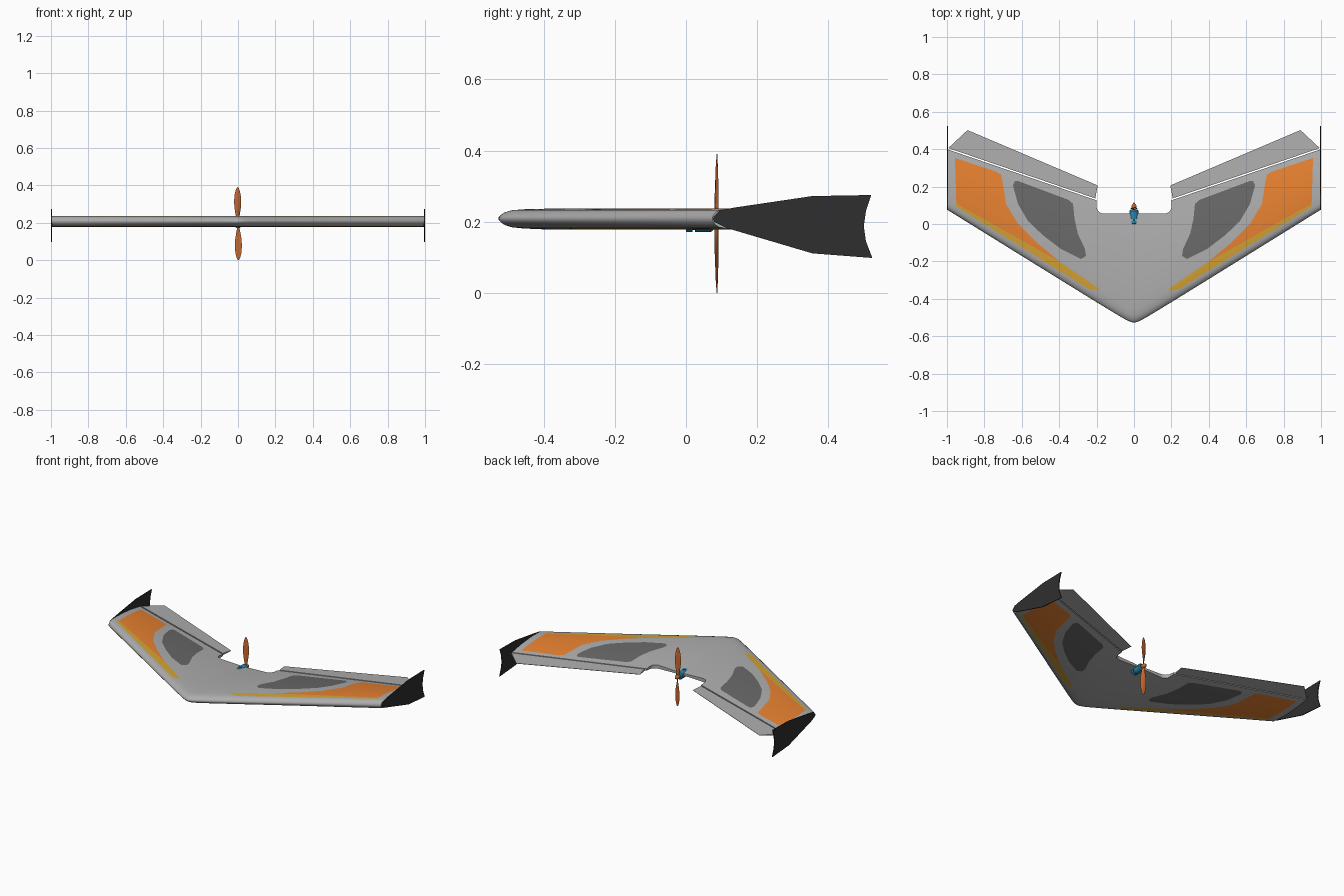
import bpy, bmesh, math
from mathutils import Vector, Matrix
from mathutils.geometry import delaunay_2d_cdt

if "Cube" in bpy.data.objects:
    bpy.data.objects.remove(bpy.data.objects["Cube"])


def mat(name, r, g, b):
    m = bpy.data.materials.new(name)
    m.diffuse_color = (r, g, b, 1)
    m.use_nodes = True
    m.node_tree.nodes["Principled BSDF"].inputs["Base Color"].default_value = m.diffuse_color
    return m


GREY = mat("light_grey", 0.42, 0.42, 0.42)
ORANGE = mat("orange", 0.80, 0.22, 0.03)
PANEL = mat("dark_grey", 0.14, 0.14, 0.14)
YELLOW = mat("yellow", 0.65, 0.36, 0.035)
BLACK = mat("black", 0.028, 0.028, 0.028)
BLUE = mat("blue", 0.02, 0.25, 0.42)
BROWN = mat("propeller_brown", 0.58, 0.14, 0.03)


def finish(name, bm, mats, angle=40, mirror=False):
    bmesh.ops.recalc_face_normals(bm, faces=bm.faces[:])
    me = bpy.data.meshes.new(name)
    bm.to_mesh(me)
    bm.free()
    for m in mats:
        me.materials.append(m)
    ob = bpy.data.objects.new(name, me)
    bpy.context.collection.objects.link(ob)
    bpy.ops.object.select_all(action='DESELECT')
    ob.select_set(True)
    bpy.context.view_layer.objects.active = ob
    bpy.ops.object.shade_smooth_by_angle(angle=math.radians(angle))
    if mirror:
        mod = ob.modifiers.new("mirror", 'MIRROR')
        mod.merge_threshold = 0.0005
    return ob


def inside(p, poly):
    hit = False
    for (x1, y1), (x2, y2) in zip(poly, poly[1:] + poly[:1]):
        if (y1 > p[1]) != (y2 > p[1]) and p[0] < (x2 - x1) * (p[1] - y1) / (y2 - y1) + x1:
            hit = not hit
    return hit


# wing planform and airfoil
TIP = 0.995


def lead(x):
    return 0.077 - 0.62 * (1 - math.sqrt(x * x + 0.026 ** 2))


def trail(x):
    return 0.058 + 0.342 * x


FOIL = [(0, .004), (.012, .011), (.03, .018), (.064, .024), (.12, .027), (.22, .029),
        (.45, .028), (.7, .021), (.85, .014), (1, .006)]


def surface(x, y):
    f = min(max((y - lead(x)) / (trail(x) - lead(x)), 0), 1)
    for (a, ha), (b, hb) in zip(FOIL, FOIL[1:]):
        if f <= b:
            h = ha + (hb - ha) * (f - a) / (b - a)
            break
    return 0.2085 - 0.005 * f, h


# painted regions, as plan outlines cut into the wing skin
ORANGE_PATCH = [(.957, .353), (.735, .279), (.71, .262), (.70, .21), (.684, .107), (.62, 0),
                (.524, -.096), (.396, -.203), (.95, .11)]
YELLOW_STRIPE = [(.396, -.203), (.205, -.332), (.18, -.355), (.235, -.352), (.952, .094), (.95, .11)]
GREY_PATCH = [(.636, .23), (.648, .208), (.62, .107), (.567, .016), (.487, -.06), (.39, -.134),
              (.283, -.187), (.257, -.171), (.262, -.134), (.30, -.053), (.318, .027),
              (.326, .107), (.348, .128), (.62, .23)]
PATCHES = [(1, ORANGE_PATCH), (2, GREY_PATCH), (3, YELLOW_STRIPE)]

# wing skin: constrained triangulation of the plan, lifted onto the airfoil
xs = [0, .01, .022, .04, .07, .12, .2] + [.2 + .053 * i for i in range(1, 15)] + [TIP]
notch = [(.2, .09), (.196, .075), (.186, .063), (.17, .056), (.15, .055), (0, .055)]
outline = [(x, lead(x)) for x in xs] + [(x, trail(x)) for x in reversed(xs) if x >= .2] + notch

pts, edges = [], []


def add_path(path, closed):
    s = len(pts)
    pts.extend(Vector(p) for p in path)
    edges.extend((s + i, s + i + 1) for i in range(len(path) - 1))
    if closed:
        edges.append((s + len(path) - 1, s))


add_path(outline, True)
for f, _ in FOIL[1:-1]:
    add_path([(x, lead(x) + f * (trail(x) - lead(x))) for x in xs], False)
for _, patch in PATCHES:
    add_path(patch, True)
verts, _, tris, *_ = delaunay_2d_cdt(pts, edges, [], 0, 1e-5)

bm = bmesh.new()
top, bot = [], []
for v in verts:
    z, h = surface(v.x, v.y)
    top.append(bm.verts.new((v.x, v.y, z + h)))
    bot.append(bm.verts.new((v.x, v.y, z - h)))
pair = dict(zip(top, bot))
for t in tris:
    c = sum((verts[i] for i in t), Vector((0, 0))) / len(t)
    if not inside(c, outline):
        continue
    k = next((m for m, p in PATCHES if inside(c, p)), 0)
    for side in (top, bot):
        bm.faces.new([side[i] for i in t]).material_index = k
for e in [e for e in bm.edges if len(e.link_faces) == 1]:
    a, b = e.verts
    if a in pair and b in pair and max(a.co.x, b.co.x) > 1e-4:
        bm.faces.new((a, b, pair[b], pair[a]))
bmesh.ops.delete(bm, geom=[v for v in bm.verts if not v.link_faces], context='VERTS')
finish("wing", bm, [GREY, ORANGE, PANEL, YELLOW], 55, True)


def loft(bm, rings, cap=True):
    rows = [[bm.verts.new(p) for p in r] for r in rings]
    for a, b in zip(rows, rows[1:]):
        n = len(a)
        for i in range(n):
            bm.faces.new((a[i], a[(i + 1) % n], b[(i + 1) % n], b[i]))
    if cap:
        bm.faces.new(rows[0])
        bm.faces.new(rows[-1])


# elevons: thin wedges behind the hinge line
bm = bmesh.new()
hinge = [(.207, .137), (.993, .406)]
back = [(.194, .206), (.89, .502)]
loft(bm, [[(*h, .2095), (*b, .2045), (*b, .2025), (*h, .1975)] for h, b in zip(hinge, back)])
finish("elevon", bm, [GREY], 30, True)

# tip fins: flat plates
FIN = [(.076, .208), (.078, .215), (.096, .232), (.138, .24), (.355, .272), (.521, .275), (.506, .23),
       (.50, .187), (.506, .145), (.524, .098), (.355, .111), (.115, .182), (.079, .2)]
bm = bmesh.new()
loft(bm, [[(x, y, z) for y, z in FIN] for x in (.9945, 1.0)])
finish("tip_fin", bm, [BLACK], 30, True)

# motor and spinner: turned along y
HUB = 0.195


def turned(name, profile, m):
    bm = bmesh.new()
    loft(bm, [[(r * math.cos(i * math.tau / 24), y, HUB + r * math.sin(i * math.tau / 24))
               for i in range(24)] for y, r in profile])
    finish(name, bm, [m], 35)


turned("motor_mount", [(0, .022), (.002, .024), (.018, .024), (.018, .02)], BLUE)
turned("motor_core", [(.017, .019), (.03, .019)], BLACK)
turned("motor_bell", [(.026, .02), (.026, .024), (.07, .024), (.077, .018)], BLUE)
turned("motor_shaft", [(.07, .008), (.1, .008)], BLACK)
turned("spinner", [(.08, .014), (.094, .014), (.104, .009), (.114, .002)], BROWN)

# propeller: two twisted, tapered blades
bm = bmesh.new()
BLADE = [(0, .014, 50), (.02, .016, 42), (.05, .026, 27), (.085, .036, 18), (.12, .039, 13),
         (.155, .033, 10), (.18, .021, 8), (.192, .01, 7), (.195, .003, 7)]
for turn in (0, math.pi):
    spin = Matrix.Translation((0, .087, HUB)) @ Matrix.Rotation(turn, 4, 'Y')
    rings = []
    for r, w, tw in BLADE:
        twist = Matrix.Rotation(math.radians(tw), 4, 'Z')
        t = .0025 if r < .18 else .0012
        section = [(-.5 * w, 0), (-.15 * w, t), (.2 * w, t), (.5 * w, 0), (.2 * w, -t), (-.15 * w, -t)]
        rings.append([spin @ twist @ Vector((x - .002, y, r)) for x, y in section])
    loft(bm, rings)
finish("propeller", bm, [BROWN], 50)
